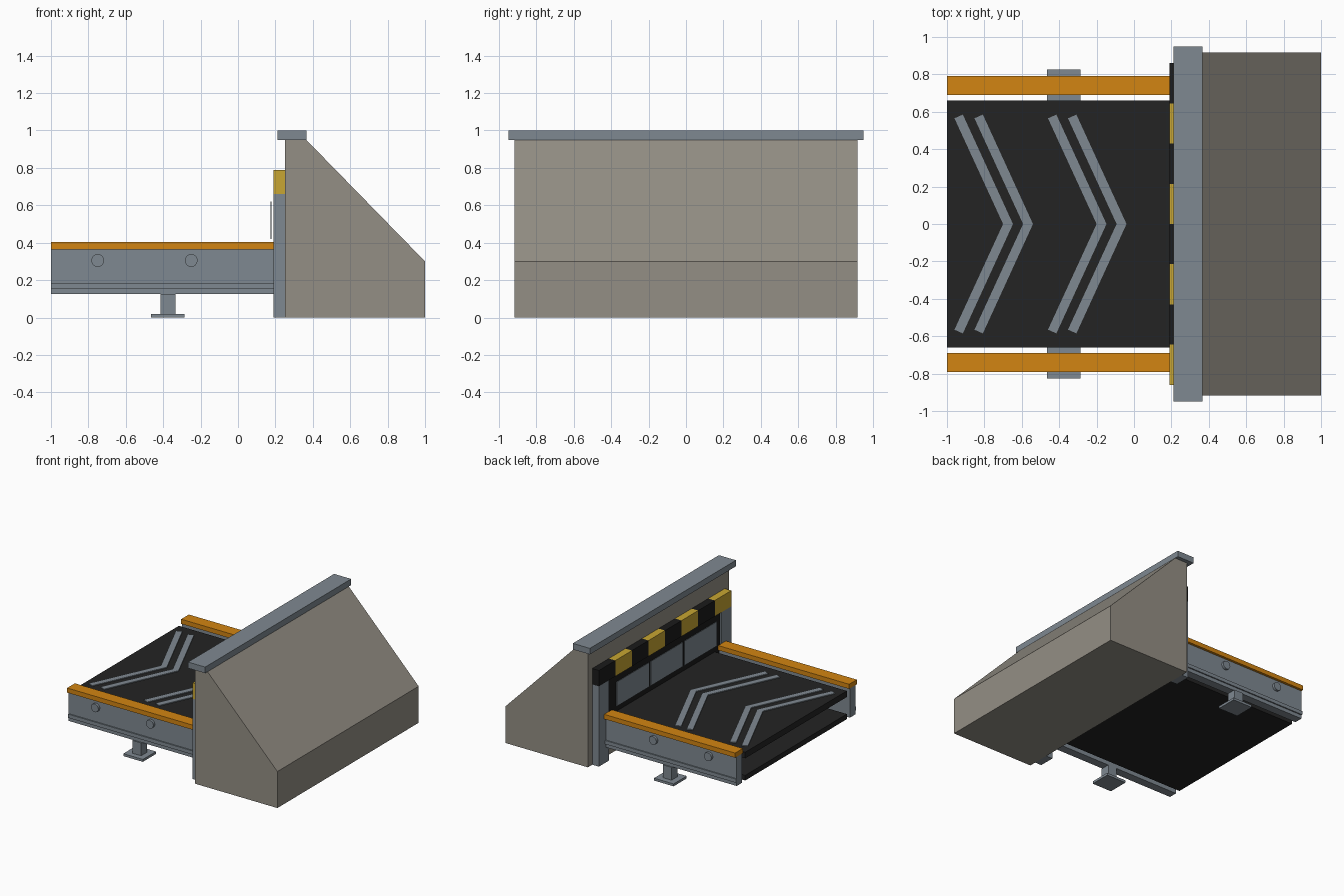
import bpy, bmesh, math
from mathutils import Matrix

cube = bpy.data.objects.get("Cube")
if cube:
    bpy.data.objects.remove(cube, do_unlink=True)


def material(name, rgb):
    # sRGB 0-255 to linear
    lin = [((c / 255 + 0.055) / 1.055) ** 2.4 for c in rgb]
    m = bpy.data.materials.new(name)
    m.use_nodes = True
    m.diffuse_color = (*lin, 1)
    m.node_tree.nodes["Principled BSDF"].inputs["Base Color"].default_value = (*lin, 1)
    return m


concrete = material("concrete", (148, 143, 133))
steel = material("steel", (127, 137, 145))
orange = material("orange paint", (210, 133, 18))
yellow = material("warning yellow", (200, 166, 50))
black = material("warning black", (27, 27, 27))
rubber = material("belt rubber", (35, 35, 35))


def finish(name, bm, mat):
    bmesh.ops.recalc_face_normals(bm, faces=bm.faces)
    mesh = bpy.data.meshes.new(name)
    bm.to_mesh(mesh)
    bm.free()
    mesh.materials.append(mat)
    ob = bpy.data.objects.new(name, mesh)
    bpy.context.scene.collection.objects.link(ob)
    return ob


def box(name, mat, xs, ys, zs):
    bm = bmesh.new()
    bmesh.ops.create_cube(bm, size=1)
    for v in bm.verts:
        for i, (lo, hi) in enumerate((xs, ys, zs)):
            v.co[i] = lo if v.co[i] < 0 else hi
    return finish(name, bm, mat)


def prism(name, mat, points, offset):
    # Extrude a closed outline along the offset vector
    bm = bmesh.new()
    face = bm.faces.new([bm.verts.new(p) for p in points])
    ext = bmesh.ops.extrude_face_region(bm, geom=[face])["geom"]
    bmesh.ops.translate(bm, vec=offset, verts=[g for g in ext if isinstance(g, bmesh.types.BMVert)])
    return finish(name, bm, mat)


def bolt(name, x, y, z):
    bm = bmesh.new()
    turn = Matrix.Translation((x, y, z)) @ Matrix.Rotation(math.pi / 2, 4, "X")
    bmesh.ops.create_cone(bm, cap_ends=True, segments=16, radius1=0.034,
                          radius2=0.034, depth=0.03, matrix=turn)
    ob = finish(name, bm, steel)
    bpy.ops.object.select_all(action="DESELECT")
    ob.select_set(True)
    bpy.context.view_layer.objects.active = ob
    bpy.ops.object.shade_smooth_by_angle(angle=math.radians(35))


# Sloped housing and its cap
outline = [(0.25, 0), (1, 0), (1, 0.3), (0.365, 0.95), (0.25, 0.95)]
prism("housing", concrete, [(x, -0.917, z) for x, z in outline], (0, 1.834, 0))
box("housing_cap", steel, (0.21, 0.365), (-0.948, 0.948), (0.95, 1.0))

# Dark opening with hanging flaps
box("opening_panel", black, (0.2, 0.252), (-0.74, 0.74), (0.12, 0.66))
for i in range(3):
    mid = (i - 1) * 0.44
    box(f"curtain_flap_{i + 1}", steel, (0.173, 0.179), (mid - 0.21, mid + 0.21), (0.42, 0.62))

# Striped lintel
step = 1.72 / 8
for i in range(8):
    y = -0.86 + i * step
    box(f"lintel_block_{i + 1}", black if i % 2 else yellow, (0.19, 0.25), (y, y + step), (0.66, 0.79))

# Upper and returning belt
box("belt_top", rubber, (-1, 0.2), (-0.66, 0.66), (0.31, 0.36))
box("belt_return", rubber, (-1, 0.2), (-0.66, 0.66), (0.128, 0.17))

# Chevron arrows on the belt
half = [(-0.7, 0), (-0.96, 0.565), (-0.915, 0.585), (-0.647, 0)]
chevron = half + [(x, -y) for x, y in half[2:0:-1]]
for i, shift in enumerate((0, 0.107, 0.5, 0.607)):
    prism(f"belt_chevron_{i + 1}", steel, [(x + shift, y, 0.359) for x, y in chevron], (0, 0, 0.008))

# Side parts, repeated on both sides
for side, s in (("left", 1), ("right", -1)):
    def side_box(name, mat, xs, ys, zs):
        box(f"{side}_{name}", mat, xs, sorted(s * y for y in ys), zs)

    side_box("portal_post", steel, (0.19, 0.25), (0.73, 0.86), (0, 0.66))
    side_box("rail", steel, (-1, 0.19), (0.7, 0.77), (0.125, 0.365))
    side_box("rail_strip", steel, (-1, 0.19), (0.765, 0.78), (0.155, 0.185))
    side_box("rail_cover", orange, (-1, 0.19), (0.69, 0.79), (0.365, 0.403))
    side_box("leg", steel, (-0.415, -0.335), (0.7, 0.78), (0.02, 0.125))
    side_box("foot_plate", steel, (-0.465, -0.287), (0.655, 0.825), (0, 0.02))
    for i, x in enumerate((-0.75, -0.25)):
        bolt(f"{side}_bolt_{i + 1}", x, s * 0.775, 0.305)
